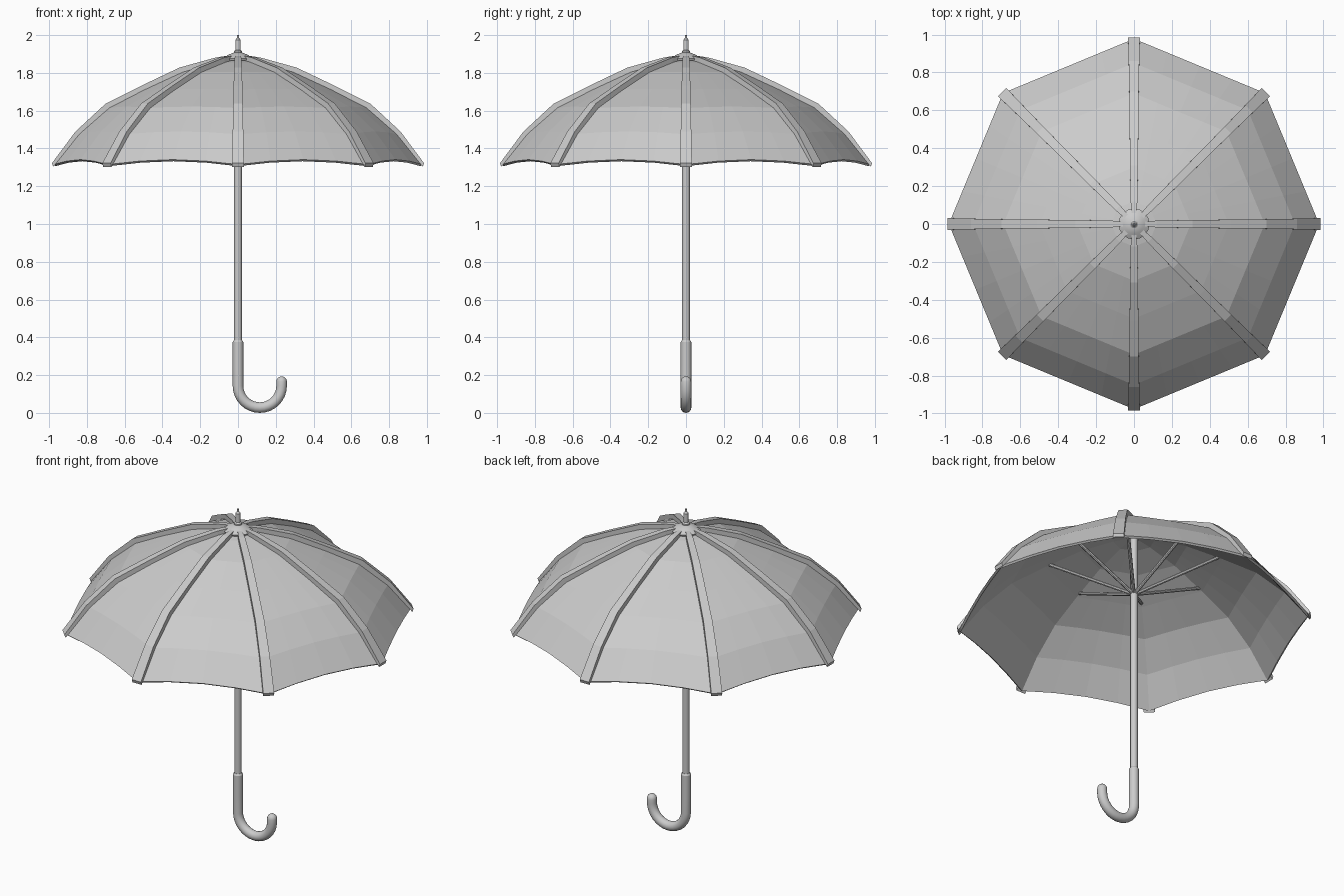
import bpy, bmesh
from math import sin, cos, pi
from mathutils import Vector

if "Cube" in bpy.data.objects:
    bpy.data.objects.remove(bpy.data.objects["Cube"])

# (radius, height) along a rib: canopy cloth and raised rib strip on top
CLOTH = [(0.03, 1.872), (0.12, 1.856), (0.30, 1.804), (0.50, 1.712), (0.69, 1.614), (0.85, 1.475), (0.978, 1.315)]
STRIP = [(0.03, 1.895), (0.12, 1.881), (0.31, 1.828), (0.51, 1.733), (0.70, 1.638), (0.86, 1.49), (0.985, 1.322)]
WIDTH = [0.01, 0.018, 0.021, 0.023, 0.025, 0.028, 0.031]
RIBS, SEGS = 8, 4


def make(name, verts, faces):
    me = bpy.data.meshes.new(name)
    me.from_pydata(verts, [], faces)
    bm = bmesh.new()
    bm.from_mesh(me)
    bmesh.ops.recalc_face_normals(bm, faces=bm.faces)
    bm.to_mesh(me)
    bm.free()
    ob = bpy.data.objects.new(name, me)
    bpy.context.collection.objects.link(ob)
    return ob


def smooth(ob):
    bpy.ops.object.select_all(action='DESELECT')
    ob.select_set(True)
    bpy.context.view_layer.objects.active = ob
    bpy.ops.object.shade_smooth_by_angle()


def lathe(name, prof, n=16):
    verts = [(r * cos(2 * pi * i / n), r * sin(2 * pi * i / n), z) for r, z in prof for i in range(n)]
    faces = [(j * n + i, j * n + (i + 1) % n, (j + 1) * n + (i + 1) % n, (j + 1) * n + i)
             for j in range(len(prof) - 1) for i in range(n)]
    faces += [tuple(range(n)), tuple(range((len(prof) - 1) * n, len(prof) * n))]
    ob = make(name, verts, faces)
    smooth(ob)
    return ob


def tube(name, pts, radii, n=12):
    # sweeps a circle along a path lying in a vertical plane
    pts = [Vector(p) for p in pts]
    d = pts[-1] - pts[0]
    side = Vector((0, 0, 1)).cross(Vector((d.x, d.y, 0))).normalized()
    verts, k = [], len(pts)
    for i, (p, r) in enumerate(zip(pts, radii)):
        t = (pts[min(i + 1, k - 1)] - pts[max(i - 1, 0)]).normalized()
        u = t.cross(side)
        verts += [p + r * (cos(2 * pi * a / n) * side + sin(2 * pi * a / n) * u) for a in range(n)]
    faces = [(j * n + i, j * n + (i + 1) % n, (j + 1) * n + (i + 1) % n, (j + 1) * n + i)
             for j in range(k - 1) for i in range(n)]
    faces += [tuple(range(n)), tuple(range((k - 1) * n, k * n))]
    ob = make(name, verts, faces)
    smooth(ob)
    return ob


# Canopy: straight chords between ribs, with the hem arching up
verts, n = [], RIBS * SEGS
for j, (r, z) in enumerate(CLOTH):
    lift = 0.026 * (j / (len(CLOTH) - 1)) ** 3
    for i in range(n):
        k, f = divmod(i, SEGS)
        f /= SEGS
        a, b = 2 * pi * k / RIBS, 2 * pi * (k + 1) / RIBS
        verts.append((r * (cos(a) * (1 - f) + cos(b) * f), r * (sin(a) * (1 - f) + sin(b) * f),
                      z + lift * sin(pi * f)))
faces = [(j * n + i, j * n + (i + 1) % n, (j + 1) * n + (i + 1) % n, (j + 1) * n + i)
         for j in range(len(CLOTH) - 1) for i in range(n)]
canopy = make("canopy", verts, faces)
if canopy.data.polygons[0].normal.z < 0:
    canopy.data.flip_normals()
mod = canopy.modifiers.new("thickness", 'SOLIDIFY')
mod.thickness, mod.offset = 0.014, -1

# Rib strips and stretchers
for k in range(RIBS):
    a = 2 * pi * k / RIBS
    out, side = Vector((cos(a), sin(a), 0)), Vector((-sin(a), cos(a), 0))
    verts = []
    for (rt, zt), (rb, zb), w in zip(STRIP, CLOTH, WIDTH):
        top = out * rt + Vector((0, 0, zt))
        low = out * rb + Vector((0, 0, zb - 0.012))
        verts += [low - side * w, low + side * w, top + side * w, top - side * w]
    m = len(STRIP)
    faces = [(j * 4 + i, j * 4 + (i + 1) % 4, j * 4 + 4 + (i + 1) % 4, j * 4 + 4 + i)
             for j in range(m - 1) for i in range(4)]
    faces += [(0, 1, 2, 3), tuple(range(4 * m - 4, 4 * m))]
    make(f"rib_strip_{k + 1}", verts, faces)
    tube(f"stretcher_{k + 1}", [out * 0.01 + Vector((0, 0, 1.502)), out * 0.47 + Vector((0, 0, 1.712))],
         [0.01, 0.01], 8)

# Pole, top cap and ferrule
lathe("pole", [(0.021, 0.3), (0.021, 1.88)])
lathe("top_cap", [(0.078, 1.866), (0.082, 1.876), (0.05, 1.897), (0.02, 1.908)])
lathe("ferrule", [(0.022, 1.895), (0.022, 1.915), (0.014, 1.922), (0.014, 1.975), (0.006, 1.985), (0.005, 2.0)], 12)

# Hooked handle with rounded end
R, C, T = 0.1155, 0.1435, 0.028
path = [(0, 0, 0.385), (0, 0, 0.375), (0, 0, 0.25)]
path += [(R - R * cos(pi * i / 16), 0, C - R * sin(pi * i / 16)) for i in range(17)]
radii = [0.022] + [T] * (len(path) - 1)
for i in range(5):
    t = pi / 2 * i / 4.3
    path.append((2 * R, 0, C + 0.022 + T * sin(t)))
    radii.append(T * cos(t))
tube("handle", path, radii, 16)
